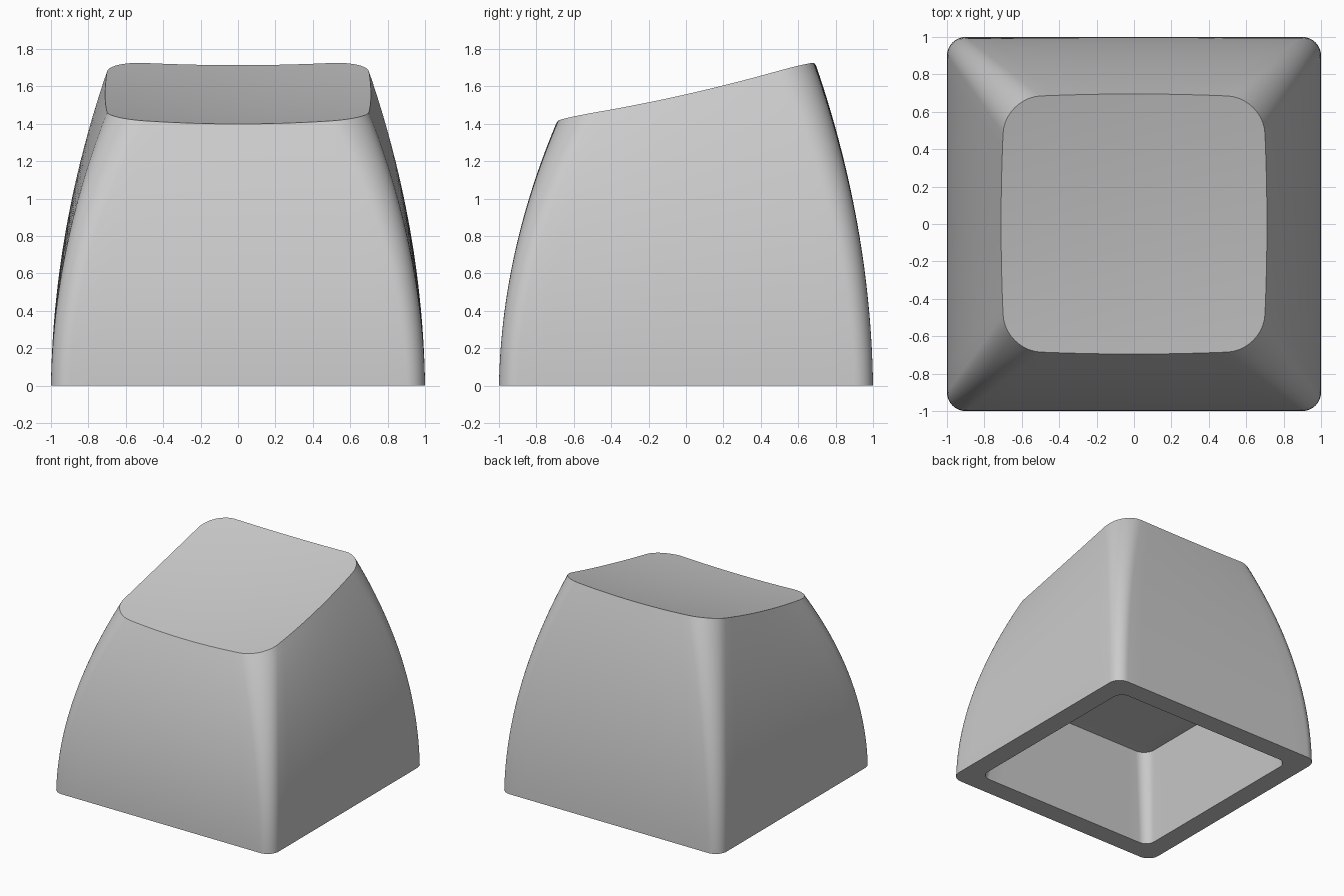
import bpy, bmesh, math

cube = bpy.data.objects.get("Cube")
if cube:
    bpy.data.objects.remove(cube)

grey = bpy.data.materials.new("light_grey")
grey.use_nodes = True
colour = (0.6, 0.6, 0.6, 1)
grey.diffuse_color = colour
grey.node_tree.nodes["Principled BSDF"].inputs["Base Color"].default_value = colour

CORNER, SIDE, LEVELS = 10, 14, 28


def outline(wx, wy, radius, bulge=0.0):
    """Rounded rectangle with slightly bowed sides, as (x, y) points."""
    corners = [(1, 1), (-1, 1), (-1, -1), (1, -1)]
    arcs = []
    for i, (sx, sy) in enumerate(corners):
        cx, cy = sx * (wx - radius), sy * (wy - radius)
        arcs.append([(cx + radius * math.cos(a), cy + radius * math.sin(a))
                     for a in ((i + k / CORNER) * math.pi / 2 for k in range(CORNER + 1))])
    pts = []
    for i, arc in enumerate(arcs):
        pts += arc
        (ax, ay), (bx, by) = arc[-1], arcs[(i + 1) % 4][0]
        pts += [(ax + (bx - ax) * k / SIDE, ay + (by - ay) * k / SIDE) for k in range(1, SIDE)]
    return [(x * (1 + bulge * (1 - (y / wy) ** 2)), y * (1 + bulge * (1 - (x / wx) ** 2)))
            for x, y in pts]


def dish(x, y):
    """Height of the tilted, scooped top."""
    return 1.527 + 0.226 * y + 0.06 * (x * x + y * y)


def loft(name, rings, cap=False):
    """Skin consecutive rings; optionally close the last one."""
    bm = bmesh.new()
    loops = [[bm.verts.new(p) for p in ring] for ring in rings]
    n = len(loops[0])
    for low, high in zip(loops, loops[1:]):
        for i in range(n):
            j = (i + 1) % n
            bm.faces.new((low[i], low[j], high[j], high[i]))
    if cap:
        bm.faces.new(loops[-1])
    mesh = bpy.data.meshes.new(name)
    bm.to_mesh(mesh)
    bm.free()
    mesh.materials.append(grey)
    obj = bpy.data.objects.new(name, mesh)
    bpy.context.collection.objects.link(obj)
    bpy.ops.object.select_all(action="DESELECT")
    obj.select_set(True)
    bpy.context.view_layer.objects.active = obj
    bpy.ops.object.shade_smooth_by_angle(angle=math.radians(35))
    return obj


def flat(points, z):
    return [(x, y, z) for x, y in points]


# Outer walls: curve inwards from the square base to the scooped top edge
base = outline(1, 1, 0.1)
top = outline(0.69, 0.675, 0.19, 0.03)
walls = []
for step in range(LEVELS + 1):
    t = step / LEVELS
    f = 0.08 * t + 0.92 * t * t
    walls.append([(bx + (tx - bx) * f, by + (ty - by) * f, t * dish(tx, ty))
                  for (bx, by), (tx, ty) in zip(base, top)])
loft("outer_walls", walls)

# Scooped top: shrinking copies of the top edge
loft("scooped_top", [[(x * s, y * s, dish(x * s, y * s)) for x, y in top]
                     for s in (1 - k / 12.2 for k in range(13))], cap=True)

# Bottom rim, cavity walls and ceiling with a shallow step
opening = outline(0.835, 0.835, 0.08)
cavity_top = outline(0.73, 0.73, 0.1)
step_edge = outline(0.67, 0.67, 0.1)
loft("bottom_rim", [flat(opening, 0), flat(base, 0)])
loft("cavity_walls", [flat(cavity_top, 0.72), flat(opening, 0)])
ceiling = loft("cavity_ceiling", [flat(cavity_top, 0.72), flat(step_edge, 0.725)], cap=True)
for name in ("bottom_rim", "cavity_ceiling"):
    bpy.data.objects[name].data.flip_normals()
